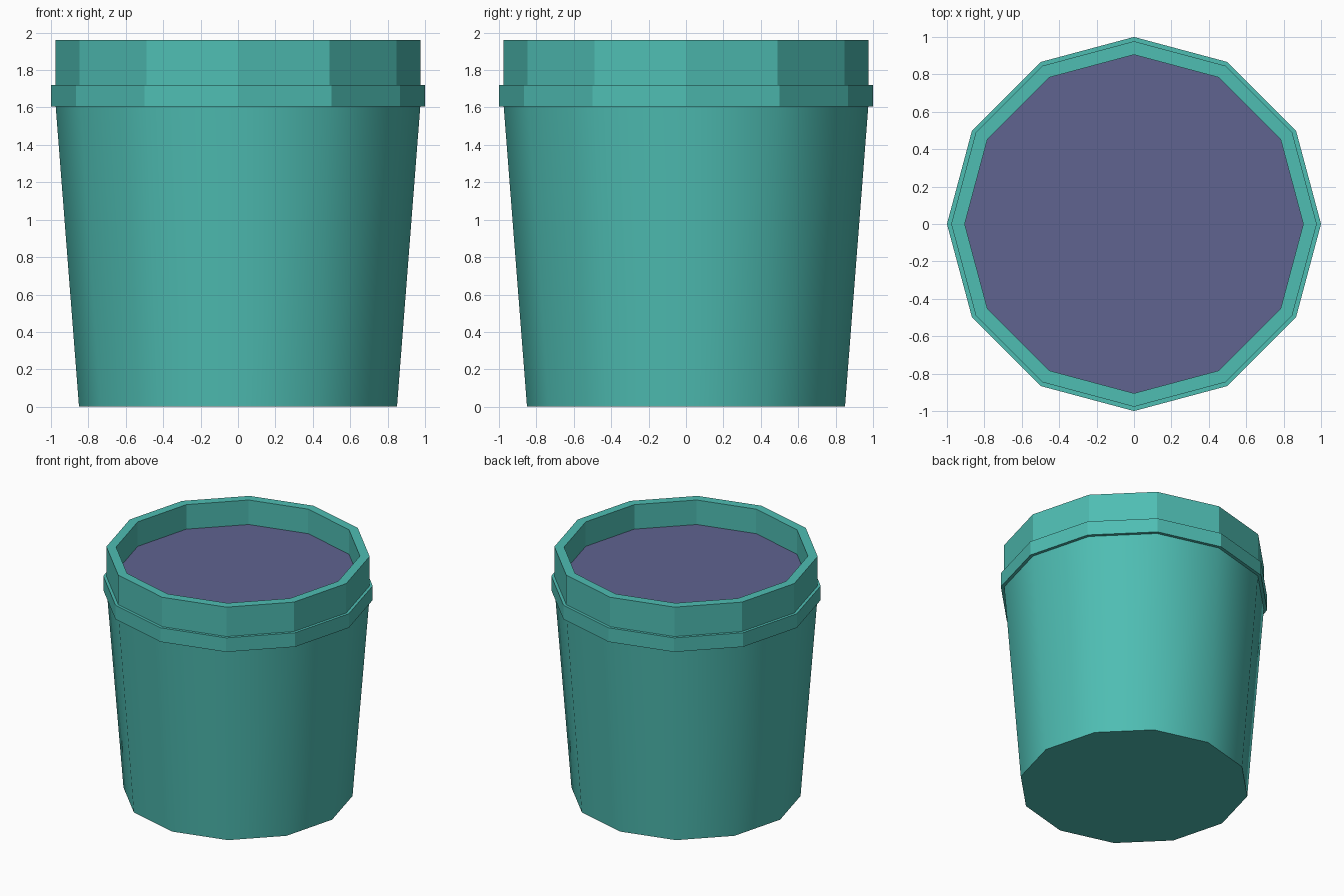
import bpy
import bmesh
from math import cos, sin, tau, radians

SIDES = 12

cube = bpy.data.objects.get("Cube")
if cube:
    bpy.data.objects.remove(cube, do_unlink=True)


def make_material(name, color):
    mat = bpy.data.materials.new(name)
    mat.use_nodes = True
    mat.diffuse_color = (*color, 1)
    bsdf = next(n for n in mat.node_tree.nodes if n.type == "BSDF_PRINCIPLED")
    bsdf.inputs["Base Color"].default_value = (*color, 1)
    return mat


def lathe(name, profile, mat, closed=False, cap_first=False):
    """Revolve (radius, height) points, listed from bottom outside upward."""
    bm = bmesh.new()
    rings = []
    for radius, z in profile:
        angles = [tau * i / SIDES for i in range(SIDES)]
        rings.append([bm.verts.new((radius * cos(a), radius * sin(a), z)) for a in angles])
    pairs = list(zip(rings, rings[1:]))
    if closed:
        pairs.append((rings[-1], rings[0]))
    for low, high in pairs:
        for i in range(SIDES):
            j = (i + 1) % SIDES
            bm.faces.new((low[i], low[j], high[j], high[i]))
    if cap_first:
        bm.faces.new(rings[0][::-1])
    mesh = bpy.data.meshes.new(name)
    bm.to_mesh(mesh)
    bm.free()
    mesh.materials.append(mat)
    obj = bpy.data.objects.new(name, mesh)
    bpy.context.collection.objects.link(obj)
    return obj


glaze = make_material("teal glaze", (0.077, 0.51, 0.45))
soil_color = make_material("dusky purple soil", (0.115, 0.126, 0.28))

# Tapered body, smooth around its side with a flat base
body = lathe("pot_body", [(0.85, 0), (0.975, 1.61)], glaze, cap_first=True)
bpy.ops.object.select_all(action="DESELECT")
body.select_set(True)
bpy.context.view_layer.objects.active = body
bpy.ops.object.shade_smooth_by_angle(angle=radians(40))

# Faceted band and open rim
lathe("rim_band", [(1, 1.605), (1, 1.72), (0.97, 1.72), (0.97, 1.605)], glaze, closed=True)
lathe("rim", [(0.977, 1.7), (0.977, 1.96), (0.905, 1.96), (0.905, 1.7)], glaze, closed=True)

# Soil surface recessed inside the rim
soil = lathe("soil", [(0.907, 1.76)], soil_color, cap_first=True)
soil.data.flip_normals()
